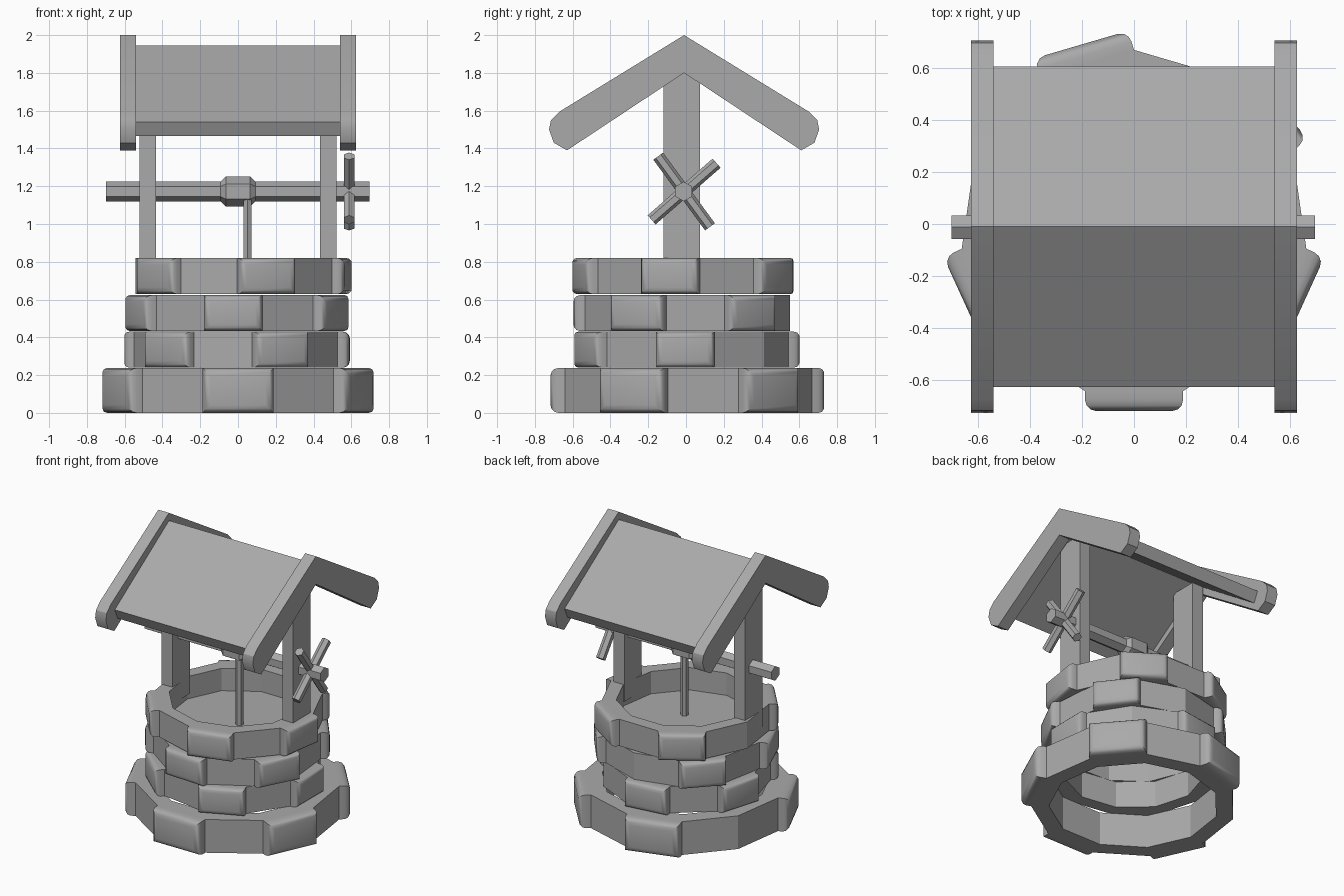
import bpy, bmesh, math
from mathutils import Vector

if "Cube" in bpy.data.objects:
    bpy.data.objects.remove(bpy.data.objects["Cube"], do_unlink=True)

stone = bpy.data.materials.new("plain_grey")
stone.use_nodes = True
GREY = (0.4, 0.4, 0.4, 1)
stone.diffuse_color = GREY
stone.node_tree.nodes["Principled BSDF"].inputs["Base Color"].default_value = GREY


def finish(name, bm, angle=31):
    """Turn a bmesh into a shaded object."""
    bmesh.ops.recalc_face_normals(bm, faces=bm.faces)
    mesh = bpy.data.meshes.new(name)
    bm.to_mesh(mesh)
    bm.free()
    mesh.materials.append(stone)
    obj = bpy.data.objects.new(name, mesh)
    bpy.context.collection.objects.link(obj)
    bpy.ops.object.select_all(action='DESELECT')
    obj.select_set(True)
    bpy.context.view_layer.objects.active = obj
    bpy.ops.object.shade_smooth_by_angle(angle=math.radians(angle))
    return obj


def box(name, lo, hi):
    bm = bmesh.new()
    bmesh.ops.create_cube(bm, size=1)
    for v in bm.verts:
        v.co = [lo[i] + (v.co[i] + 0.5) * (hi[i] - lo[i]) for i in range(3)]
    return finish(name, bm)


def extrude_x(name, outline, x0, x1):
    """Extrude a (y, z) outline along x."""
    bm = bmesh.new()
    face = bm.faces.new([bm.verts.new((x0, y, z)) for y, z in outline])
    moved = bmesh.ops.extrude_face_region(bm, geom=[face])["geom"]
    bmesh.ops.translate(bm, vec=(x1 - x0, 0, 0),
                        verts=[g for g in moved if isinstance(g, bmesh.types.BMVert)])
    return finish(name, bm)


def turned(name, start, end, profile, sides=6, angle=31):
    """Sweep (fraction, radius) pairs around the line from start to end."""
    start, end = Vector(start), Vector(end)
    turn = (end - start).to_track_quat('Z', 'Y')
    bm = bmesh.new()
    loops = []
    for t, r in profile:
        centre = start.lerp(end, t)
        loops.append([bm.verts.new(centre + turn @ Vector(
            (r * math.cos(a), r * math.sin(a), 0)))
            for a in (math.pi / 2 + math.tau * i / sides for i in range(sides))])
    for low, high in zip(loops, loops[1:]):
        for i in range(sides):
            j = (i + 1) % sides
            bm.faces.new((low[i], low[j], high[j], high[i]))
    bm.faces.new(loops[0])
    bm.faces.new(loops[-1])
    return finish(name, bm, angle)


def rod(name, start, end, radius, sides=6):
    return turned(name, start, end, [(0, radius), (1, radius)], sides)


SIDES = 11


def stone_ring(name, bottom, top, scale, start):
    """Eleven-sided ring with five raised, rounded stones."""
    outer, inner, raise_by = 0.55 * scale, 0.455 * scale, 0.063 * scale
    bm = bmesh.new()
    loops = []
    for r, z in ((outer, bottom), (outer, top), (inner, top), (inner, bottom)):
        loops.append([bm.verts.new((r * math.cos(a), r * math.sin(a), z)) for a in
                      (math.radians(start) + math.tau * i / SIDES for i in range(SIDES))])
    stones = []
    for k in range(4):
        low, high = loops[k], loops[(k + 1) % 4]
        for i in range(SIDES):
            j = (i + 1) % SIDES
            face = bm.faces.new((low[i], low[j], high[j], high[i]))
            if k == 0 and i % 2 == 0 and i < SIDES - 2:
                stones.append(face)
    bmesh.ops.recalc_face_normals(bm, faces=bm.faces)
    raised = bmesh.ops.extrude_discrete_faces(bm, faces=stones)["faces"]
    edges = set()
    for face in raised:
        face.normal_update()
        bmesh.ops.translate(bm, vec=face.normal * raise_by, verts=face.verts)
        edges.update(face.edges)
    bmesh.ops.bevel(bm, geom=list(edges), offset=0.035 * scale, segments=3,
                    profile=0.5, affect='EDGES')
    return finish(name, bm)


# Stacked stone wall, each course turned from the one below
stone_ring("base_ring", 0.0, 0.238, 1.215, 188.2)
stone_ring("lower_ring", 0.24, 0.43, 1, 81.3)
stone_ring("middle_ring", 0.434, 0.623, 1, 120)
stone_ring("top_ring", 0.629, 0.82, 1, 204)

# Water surface
rod("water", (0, 0, 0.64), (0, 0, 0.66), 0.5, 24)

# Posts, gable boards and roof
GABLE = [(0, 2.0), (0.66, 1.595), (0.705, 1.55), (0.715, 1.5),
         (0.69, 1.43), (0.62, 1.39), (0, 1.8)]
ROOF = [(0, 1.945), (0.615, 1.54), (0.58, 1.465), (0, 1.855)]


def gabled(half):
    """Mirror a half outline about the ridge."""
    return [(y - 0.01, z) for y, z in half + [(-y, z) for y, z in half[-2:0:-1]]]


for side, s in (("left", 1), ("right", -1)):
    box(side + "_post", (s * 0.478 - 0.043, -0.12, 0.7), (s * 0.478 + 0.043, 0.075, 1.8))
    extrude_x(side + "_gable_board", gabled(GABLE), s * 0.54, s * 0.625)
extrude_x("roof", gabled(ROOF), -0.545, 0.545)

# Winch axle, wound rope and hanging rope
rod("axle", (-0.7, -0.012, 1.172), (0.695, -0.012, 1.172), 0.052)
turned("rope_coil", (-0.1, -0.012, 1.172), (0.1, -0.012, 1.172),
       [(0, 0.045), (0.18, 0.08), (0.82, 0.08), (1, 0.045)])
rod("rope", (0.05, -0.055, 0.655), (0.05, -0.055, 1.15), 0.025)

# Crossed crank handles
for name, y, z in (("crank_bar_a", -0.137, 0.187), ("crank_bar_b", 0.172, 0.15)):
    rod(name, (0.588, -0.01 - y, 1.172 - z), (0.588, -0.01 + y, 1.172 + z), 0.032)
